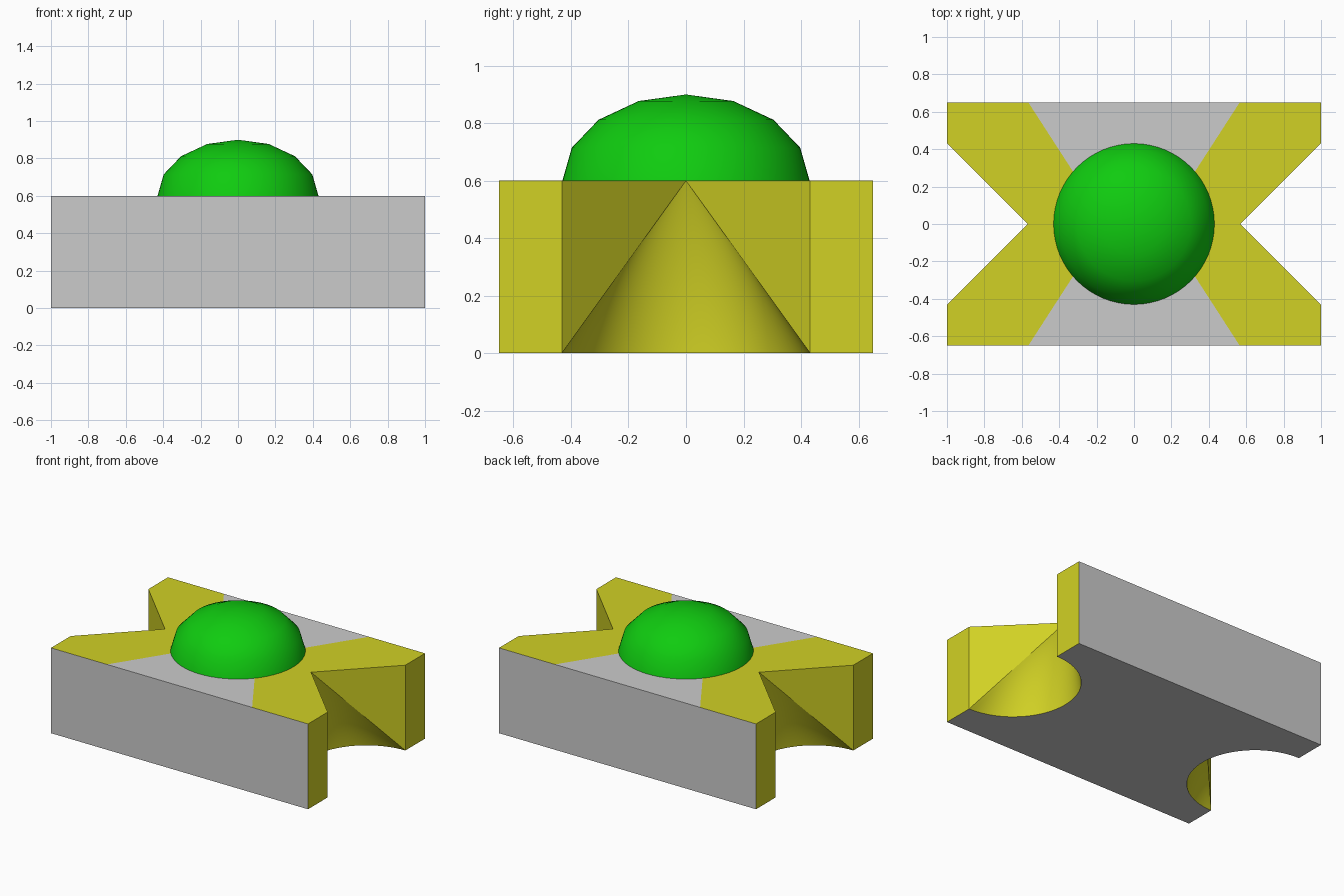
import bpy, bmesh, math

cube = bpy.data.objects.get("Cube")
if cube:
    bpy.data.objects.remove(cube, do_unlink=True)


def material(name, rgb):
    m = bpy.data.materials.new(name)
    m.use_nodes = True
    m.diffuse_color = (*rgb, 1)
    m.node_tree.nodes["Principled BSDF"].inputs["Base Color"].default_value = (*rgb, 1)
    return m


grey = material("grey", (0.6, 0.6, 0.6))
yellow = material("yellow", (0.64, 0.64, 0.018))
green = material("green", (0.005, 0.6, 0.005))


def finish(name, bm, mats, modifiers, angle):
    """Turn the bmesh into an object, apply its modifiers and smooth it."""
    mesh = bpy.data.meshes.new(name)
    bm.to_mesh(mesh)
    bm.free()
    ob = bpy.data.objects.new(name, mesh)
    bpy.context.collection.objects.link(ob)
    for m in mats:
        mesh.materials.append(m)
    bpy.ops.object.select_all(action='DESELECT')
    ob.select_set(True)
    bpy.context.view_layer.objects.active = ob
    if modifiers:
        mod = ob.modifiers.new("Mirror", 'MIRROR')
        mod.use_axis = (True, True, False)
        mod.merge_threshold = 0.0005
        bpy.ops.object.modifier_apply(modifier=mod.name)
    bpy.ops.object.shade_smooth_by_angle(angle=math.radians(angle))
    return ob


# Base block: one quarter, mirrored across x and y
L, W, H, R, N = 1.0, 0.65, 0.6, 0.432, 20
GREY, YELLOW = 0, 1
bm = bmesh.new()
cache = {}


def vert(p):
    key = tuple(round(c, 5) for c in p)
    if key not in cache:
        cache[key] = bm.verts.new(key)
    return cache[key]


def face(points, mat):
    bm.faces.new([vert(p) for p in points]).material_index = mat


apex = (L - R, 0, H)
notch_top, notch_low = (L, R, H), (L, R, 0)
split, inner = (0.565, W, H), (0.3, 0.24, H)
arc = [(L - R * math.cos(a), R * math.sin(a), 0)
       for a in (math.pi / 2 * i / N for i in range(N + 1))]

# Top: grey wedge and yellow arm
face([(0, 0.24, H), inner, split, (0, W, H)], GREY)
face([(0, 0, H), apex, notch_top, (L, W, H), split, inner, (0, 0.24, H)], YELLOW)
# Long side, end and underside
face([(0, W, H), split, (L, W, H), (L, W, 0), (0, W, 0)], GREY)
face([notch_low, (L, W, 0), (L, W, H), notch_top], YELLOW)
face([(0, 0, 0), (0, W, 0), (L, W, 0)] + arc[::-1], GREY)
# Notch: straight wall above, cone down to the round cut below
face([apex, notch_low, notch_top], YELLOW)
for a, b in zip(arc, arc[1:]):
    face([apex, a, b], YELLOW)
bmesh.ops.recalc_face_normals(bm, faces=bm.faces)
# Keep the quarter facing outward (its long side faces +y)
side = max(bm.faces, key=lambda f: abs(f.normal.y) * f.calc_area())
if side.normal.y < 0:
    bmesh.ops.reverse_faces(bm, faces=bm.faces)
finish("base_block", bm, [grey, yellow], True, 25)

# Dome: flattened quarter ellipse in four steps, spun around z
bm = bmesh.new()
profile = [bm.verts.new((0.43 * math.cos(t), 0, H + 0.3 * math.sin(t)))
           for t in (math.pi / 8 * i for i in range(4))]
profile.append(bm.verts.new((0, 0, H + 0.3)))
edges = [bm.edges.new(pair) for pair in zip(profile, profile[1:])]
bmesh.ops.spin(bm, geom=profile + edges, cent=(0, 0, 0), axis=(0, 0, 1),
               angle=2 * math.pi, steps=64)
bmesh.ops.remove_doubles(bm, verts=bm.verts, dist=0.0005)
bmesh.ops.recalc_face_normals(bm, faces=bm.faces)
if sum(f.normal.z for f in bm.faces) < 0:
    bmesh.ops.reverse_faces(bm, faces=bm.faces)
finish("dome", bm, [green], False, 40)
